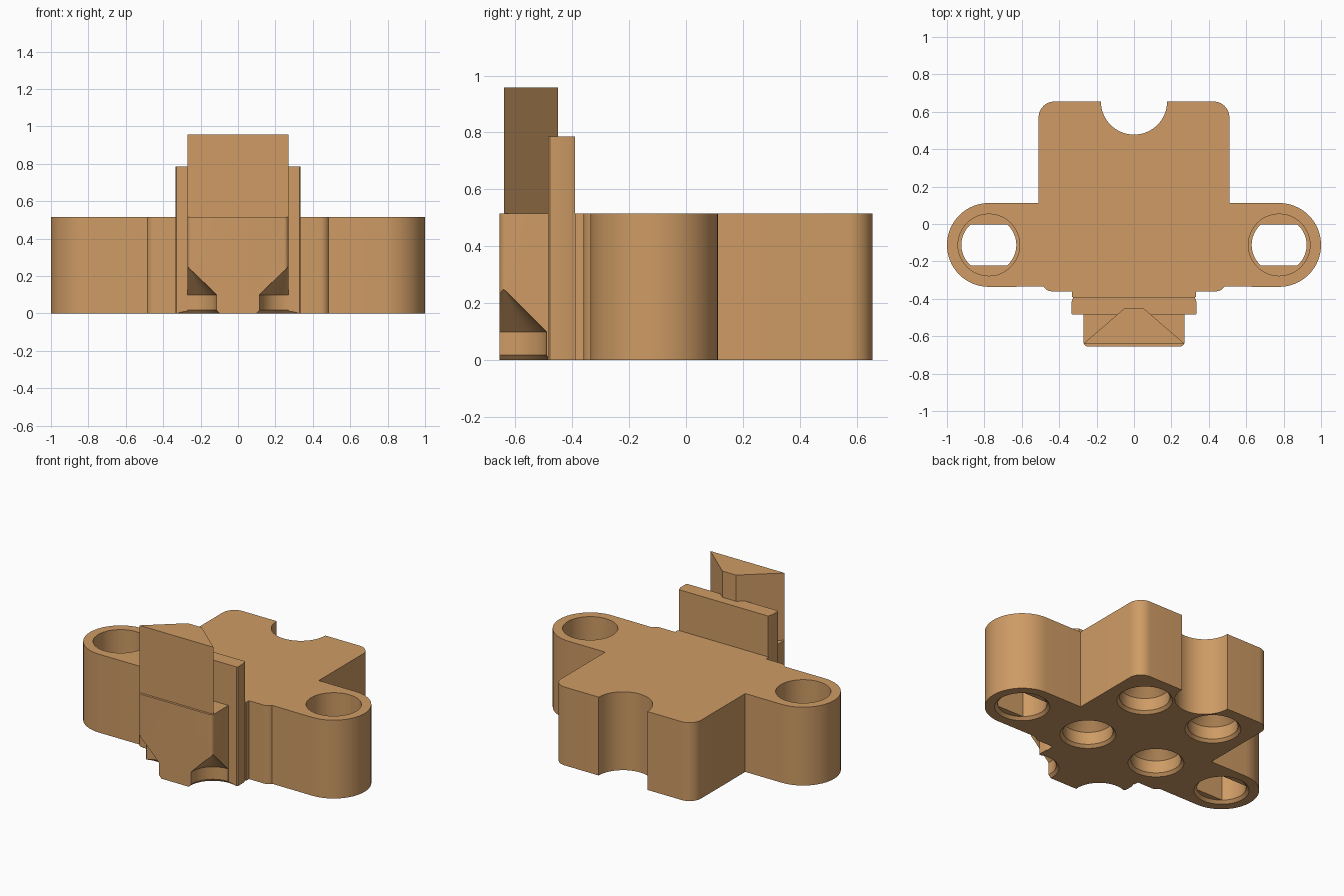
import bpy, bmesh, math

if "Cube" in bpy.data.objects:
    bpy.data.objects.remove(bpy.data.objects["Cube"])

tan = bpy.data.materials.new("tan plastic")
tan.diffuse_color = (0.62, 0.33, 0.13, 1)
tan.use_nodes = True
tan.node_tree.nodes["Principled BSDF"].inputs["Base Color"].default_value = tan.diffuse_color


def arc(cx, cy, r, a0, a1, n=16):
    """Points along an arc, angles in degrees."""
    return [(cx + r * math.cos(math.radians(a0 + (a1 - a0) * i / n)),
             cy + r * math.sin(math.radians(a0 + (a1 - a0) * i / n))) for i in range(n + 1)]


def mirrored(half):
    """Close a right-hand half outline across x = 0."""
    return half + [(-x, y) for x, y in reversed(half) if abs(x) > 1e-5]


def finish(name, bm):
    bmesh.ops.remove_doubles(bm, verts=bm.verts, dist=1e-5)
    bmesh.ops.recalc_face_normals(bm, faces=bm.faces)
    me = bpy.data.meshes.new(name)
    bm.to_mesh(me)
    bm.free()
    me.materials.append(tan)
    ob = bpy.data.objects.new(name, me)
    bpy.context.collection.objects.link(ob)
    return ob


def prism(name, pts, z0, z1):
    bm = bmesh.new()
    f = bm.faces.new([bm.verts.new((x, y, z0)) for x, y in pts])
    g = bmesh.ops.extrude_face_region(bm, geom=[f])["geom"]
    for v in g:
        if isinstance(v, bmesh.types.BMVert):
            v.co.z = z1
    return finish(name, bm)


def lathe(name, cx, cy, profile, n=48):
    """Revolve (radius, z) points around a vertical axis."""
    bm = bmesh.new()
    rings = [[bm.verts.new((cx + r * math.cos(2 * math.pi * i / n),
                            cy + r * math.sin(2 * math.pi * i / n), z)) for i in range(n)]
             for r, z in profile]
    for a, b in zip(rings, rings[1:]):
        for i in range(n):
            j = (i + 1) % n
            bm.faces.new((a[i], a[j], b[j], b[i]))
    bm.faces.new(rings[0])
    bm.faces.new(rings[-1])
    return finish(name, bm)


def cut(target, cutter):
    m = target.modifiers.new("cut", 'BOOLEAN')
    m.operation = 'DIFFERENCE'
    m.solver = 'EXACT'
    m.object = cutter
    bpy.context.view_layer.objects.active = target
    bpy.ops.object.modifier_apply(modifier=m.name)


H = 0.516
EX, EY = 0.776, -0.112

# main body: slab with notch at the back and a rounded ear on each side
half = (arc(0, 0.655, 0.177, -90, 0) + arc(0.425, 0.57, 0.085, 90, 0, 10)
        + [(0.51, 0.112)] + arc(EX, EY, 0.224, 90, -90, 32)
        + arc(0.44, -0.31, 0.05, -30, -90, 6) + [(0.332, -0.36), (0.332, -0.39)])
body = prism("body", mirrored(half), 0, H)

# upright plate across the front
plate = prism("upright_plate", mirrored([(0, -0.39), (0.325, -0.39), (0.335, -0.42),
              (0.335, -0.478), (0.328, -0.485), (0, -0.485)]), 0, 0.785)

# front block with rounded corners
block = prism("front_block", mirrored([(0, -0.485), (0.27, -0.485)]
              + arc(0.245, -0.63, 0.025, 0, -90, 6) + [(0, -0.655)]), 0, H)

# tapered tongue standing on the front block
tongue = prism("tongue", [(-0.27, -0.64), (0.27, -0.64), (0.05, -0.45), (-0.05, -0.45)], H, 0.958)

# cone-topped sockets in the underside; the front pair breaks through the block sides
profile = [(0.167, -0.05), (0.167, 0), (0.15, 0.018), (0.15, 0.1), (0.003, 0.248)]
cutters = []
for s in (-1, 1):
    for y in (-0.64, EY, 0.416):
        c = lathe("socket_cutter", s * 0.265, y, profile)
        cutters.append(c)
        for t in ([block, plate] if y < -0.5 else [body]):
            cut(t, c)

    # ear holes: round above, flat-sided below, with a small bevel at the bottom
    a = math.degrees(math.asin(0.11 / 0.147))
    flat = arc(s * EX, EY, 0.147, -a, a, 12) + arc(s * EX, EY, 0.147, 180 - a, 180 + a, 12)
    for c in (lathe("bore_cutter", s * EX, EY, [(0.165, 0.33), (0.165, 0.6)]),
              prism("flat_bore_cutter", flat, -0.05, 0.4),
              lathe("bevel_cutter", s * EX, EY, [(0.165, -0.05), (0.165, 0), (0.147, 0.018)])):
        cutters.append(c)
        cut(body, c)

for c in cutters:
    bpy.data.objects.remove(c)

# smooth curved walls, keep edges sharp
for ob in (body, plate, block, tongue):
    bpy.ops.object.select_all(action='DESELECT')
    ob.select_set(True)
    bpy.context.view_layer.objects.active = ob
    bpy.ops.object.shade_smooth_by_angle(angle=math.radians(25))
